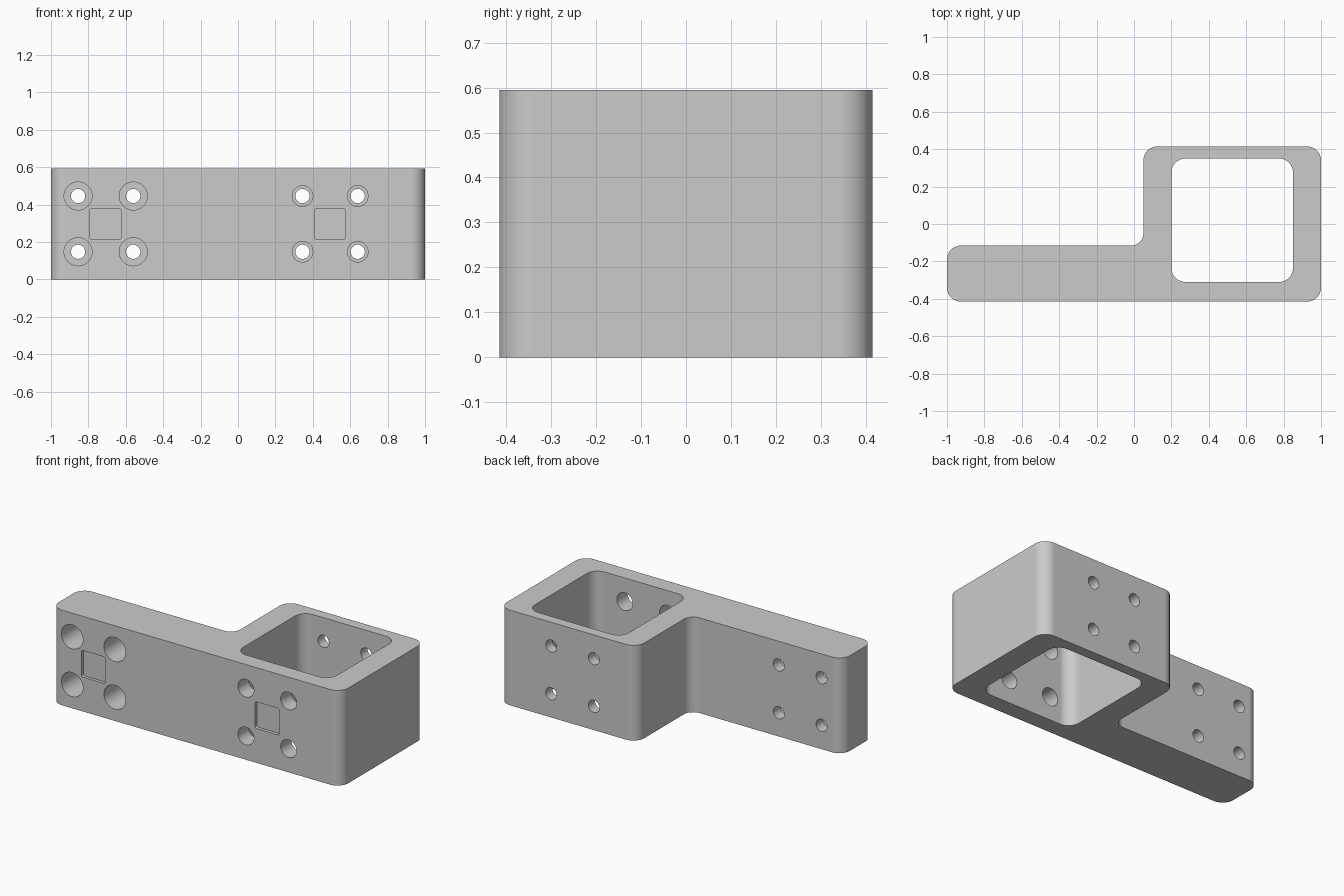
import bpy
import bmesh
from math import cos, sin, pi
from mathutils import Vector

old = bpy.data.objects.get("Cube")
if old:
    bpy.data.objects.remove(old, do_unlink=True)

HEIGHT, DEPTH = 0.594, 0.415
STEPS = 10

grey = bpy.data.materials.new("plain_grey")
grey.use_nodes = True
grey.diffuse_color = (0.6, 0.6, 0.6, 1)
grey.node_tree.nodes["Principled BSDF"].inputs["Base Color"].default_value = (0.6, 0.6, 0.6, 1)


def rounded(corners):
    """Outline from (x, y, radius) corners, with convex or concave fillets."""
    result = []
    for i, (x, y, r) in enumerate(corners):
        p = Vector((x, y))
        to_prev = (Vector(corners[i - 1][:2]) - p).normalized()
        to_next = (Vector(corners[(i + 1) % len(corners)][:2]) - p).normalized()
        centre = p + (to_prev + to_next) * r
        for k in range(STEPS + 1):
            a = pi / 2 * k / STEPS
            result.append(centre - (to_next * cos(a) + to_prev * sin(a)) * r)
    return result


def rectangle(x0, x1, y0, y1, r):
    return rounded([(x0, y0, r), (x1, y0, r), (x1, y1, r), (x0, y1, r)])


def circle(x, z, r, sides=40):
    return [Vector((x + r * cos(2 * pi * k / sides), z + r * sin(2 * pi * k / sides)))
            for k in range(sides)]


def prism(name, outline, start, end, along="z"):
    """Extrude a closed outline along z or y."""
    def place(p, t):
        return (p.x, p.y, t) if along == "z" else (p.x, t, p.y)
    bm = bmesh.new()
    face = bm.faces.new([bm.verts.new(place(p, start)) for p in outline])
    new = bmesh.ops.extrude_face_region(bm, geom=[face])["geom"]
    shift = Vector(place(Vector((0, 0)), end - start))
    bmesh.ops.translate(bm, vec=shift, verts=[v for v in new if isinstance(v, bmesh.types.BMVert)])
    bmesh.ops.recalc_face_normals(bm, faces=bm.faces)
    mesh = bpy.data.meshes.new(name)
    bm.to_mesh(mesh)
    bm.free()
    mesh.materials.append(grey)
    obj = bpy.data.objects.new(name, mesh)
    bpy.context.collection.objects.link(obj)
    return obj


# Bracket body: flat arm joined to a square sleeve
R = 0.075
body = prism("bracket_body", rounded([
    (-1, -DEPTH, R), (1, -DEPTH, R), (1, DEPTH, R),
    (0.05, DEPTH, R), (0.05, -0.115, 0.065), (-1, -0.115, R)]), 0, HEIGHT)

# Sleeve opening
cutters = [prism("sleeve_cutter", rectangle(0.2, 0.85, -0.31, 0.35, R), -0.1, HEIGHT + 0.1)]

FRONT = -DEPTH - 0.1
for z in (0.148, 0.446):
    # Arm bolt holes with deep counterbores
    for x in (-0.855, -0.56):
        cutters.append(prism("arm_hole_cutter", circle(x, z, 0.038), FRONT, 0, "y"))
        cutters.append(prism("counterbore_cutter", circle(x, z, 0.075), FRONT, -0.185, "y"))
    # Sleeve holes: wide in the front wall, narrow in the back wall
    for x in (0.345, 0.64):
        cutters.append(prism("front_hole_cutter", circle(x, z, 0.055), FRONT, -0.2, "y"))
        cutters.append(prism("back_hole_cutter", circle(x, z, 0.038), 0.2, DEPTH + 0.1, "y"))

# Shallow square recesses between the holes
for x in (-0.708, 0.492):
    outline = rectangle(x - 0.083, x + 0.083, 0.214, 0.38, 0.012)
    cutters.append(prism("recess_cutter", outline, FRONT, -DEPTH + 0.02, "y"))

# Cut everything, then discard the cutters
bpy.ops.object.select_all(action="DESELECT")
body.select_set(True)
bpy.context.view_layer.objects.active = body
for cutter in cutters:
    cutter.hide_render = True
    mod = body.modifiers.new("cut", "BOOLEAN")
    mod.operation = "DIFFERENCE"
    mod.solver = "EXACT"
    mod.object = cutter
    bpy.ops.object.modifier_apply(modifier=mod.name)
    bpy.data.objects.remove(cutter, do_unlink=True)

# Smooth fillets and bores, flat walls
bpy.ops.object.shade_smooth_by_angle(angle=pi / 6)
weighted = body.modifiers.new("flat_walls", "WEIGHTED_NORMAL")
weighted.keep_sharp = True
